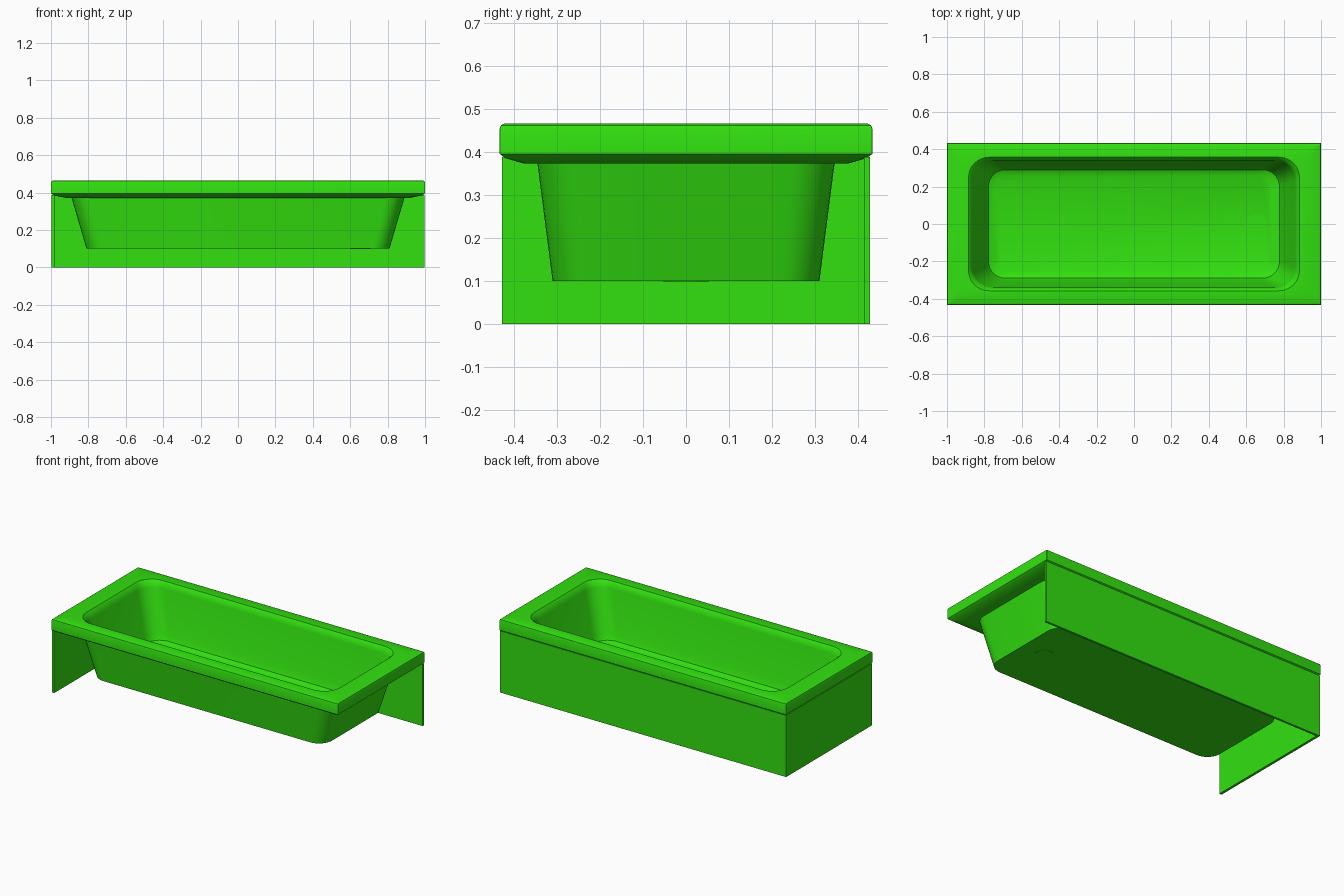
import bpy, bmesh, math
from mathutils import Vector

old = bpy.data.objects.get("Cube")
if old:
    bpy.data.objects.remove(old, do_unlink=True)

COLOR = (0.032, 0.75, 0.005, 1.0)
green = bpy.data.materials.new("bright green")
green.use_nodes = True
green.diffuse_color = COLOR
green.node_tree.nodes["Principled BSDF"].inputs["Base Color"].default_value = COLOR


def finish(name, bm, smooth=False):
    bmesh.ops.recalc_face_normals(bm, faces=bm.faces)
    mesh = bpy.data.meshes.new(name)
    bm.to_mesh(mesh)
    bm.free()
    mesh.materials.append(green)
    obj = bpy.data.objects.new(name, mesh)
    bpy.context.collection.objects.link(obj)
    if smooth:
        bpy.ops.object.select_all(action="DESELECT")
        obj.select_set(True)
        bpy.context.view_layer.objects.active = obj
        bpy.ops.object.shade_smooth_by_angle(angle=math.radians(35))
    return obj


def rounded_ring(bm, hx, hy, z, r, steps=8):
    """Rounded rectangle of half sizes hx, hy with corner radius r."""
    ring = []
    for corner, (sx, sy) in enumerate(((1, 1), (-1, 1), (-1, -1), (1, -1))):
        for i in range(steps + 1):
            a = math.pi / 2 * (corner + i / steps)
            ring.append(bm.verts.new((sx * (hx - r) + r * math.cos(a),
                                      sy * (hy - r) + r * math.sin(a), z)))
    return ring


def box(name, low, high):
    bm = bmesh.new()
    bmesh.ops.create_cube(bm, size=1)
    low, high = Vector(low), Vector(high)
    for v in bm.verts:
        v.co = (low + high) / 2 + v.co * (high - low)
    return finish(name, bm)


# Tub: one shell lofted from the outer bottom, around the rim, to the inner floor
sections = [  # half length, half width, height, corner radius
    (0.81, 0.31, 0.10, 0.09),
    (0.89, 0.345, 0.372, 0.10),
    (0.92, 0.375, 0.372, 0.05),
    (0.985, 0.42, 0.385, 0.004),
    (1.0, 0.433, 0.395, 0.002),
    (1.0, 0.433, 0.453, 0.002),
    (0.997, 0.430, 0.461, 0.002),
    (0.989, 0.422, 0.465, 0.002),
    (0.885, 0.357, 0.465, 0.11),
    (0.872, 0.345, 0.452, 0.11),
    (0.862, 0.338, 0.425, 0.11),
    (0.795, 0.305, 0.165, 0.10),
    (0.778, 0.290, 0.130, 0.09),
    (0.735, 0.260, 0.112, 0.07),
]
bm = bmesh.new()
rings = [rounded_ring(bm, *s) for s in sections]
for a, b in zip(rings, rings[1:]):
    for i in range(len(a)):
        j = (i + 1) % len(a)
        bm.faces.new((a[i], a[j], b[j], b[i]))
bm.faces.new(rings[0])
bm.faces.new(rings[-1])
finish("tub_shell", bm, smooth=True)

# Drain: a shallow disc through the floor
bm = bmesh.new()
bmesh.ops.create_cone(bm, cap_ends=True, segments=32, radius1=0.053,
                      radius2=0.053, depth=0.016)
bmesh.ops.translate(bm, verts=bm.verts, vec=(0.655, 0, 0.107))
finish("drain", bm, smooth=True)

# Panels hanging under the rim on the back and one end
box("back_panel", (-0.998, 0.414, 0), (0.998, 0.428, 0.388))
box("end_panel", (-0.998, -0.428, 0), (-0.982, 0.414, 0.388))
